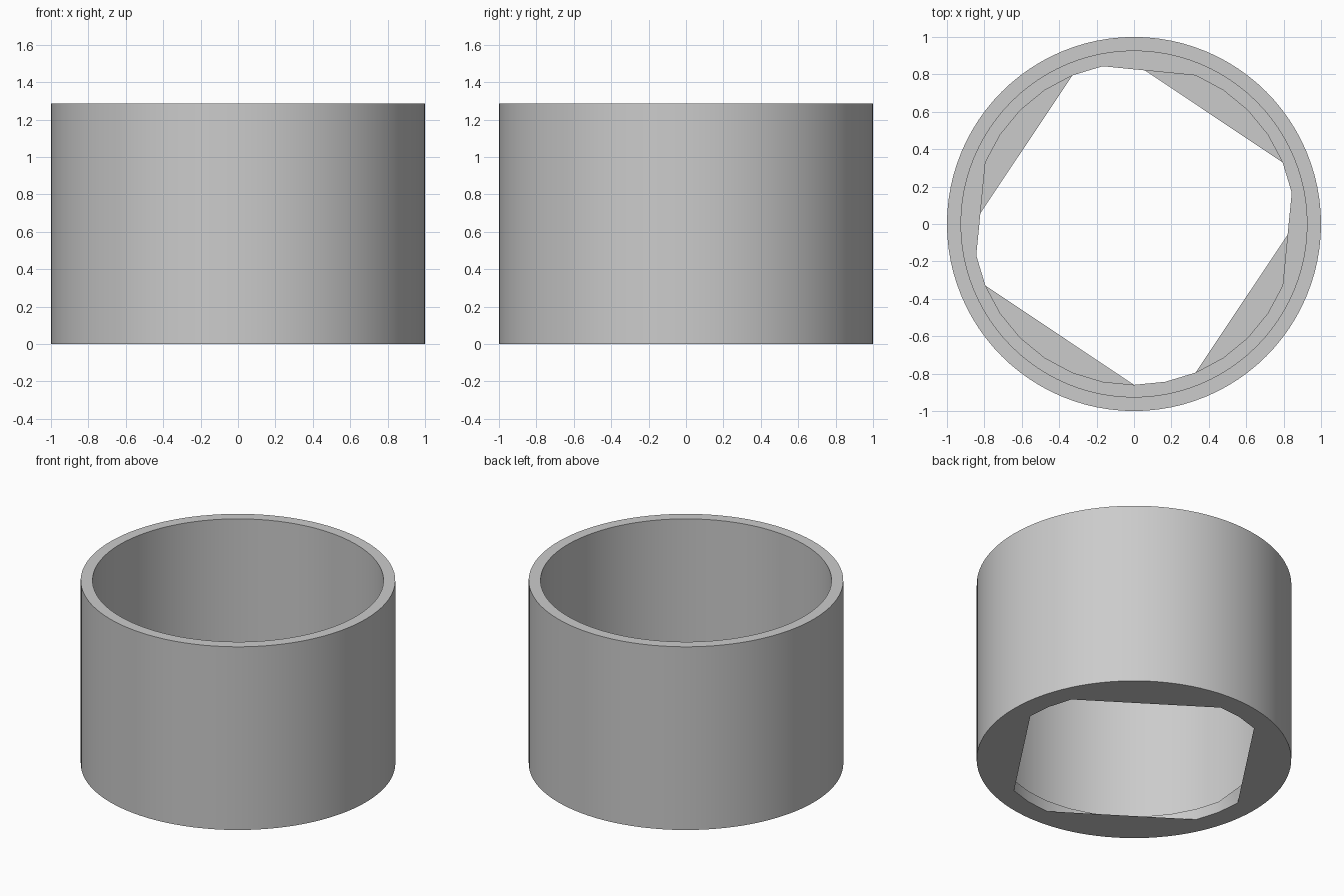
import bpy, bmesh, math

cube = bpy.data.objects.get("Cube")
if cube:
    bpy.data.objects.remove(cube, do_unlink=True)

HEIGHT, LEDGE = 1.285, 0.077          # overall height, floor ledge height
R_OUT, R_IN, R_HOLE = 1.0, 0.925, 0.86
SEG, HOLE_SEG = 96, 32

grey = bpy.data.materials.new("light grey")
grey.use_nodes = True
grey.diffuse_color = (0.6, 0.6, 0.6, 1)
grey.node_tree.nodes["Principled BSDF"].inputs["Base Color"].default_value = (0.6, 0.6, 0.6, 1)


def circle(r, n):
    return [(r * math.cos(2 * math.pi * i / n), r * math.sin(2 * math.pi * i / n)) for i in range(n)]


def add_loop(bm, pts, z):
    return [bm.verts.new((x, y, z)) for x, y in pts]


def bridge(bm, a, b):
    n = len(a)
    for i in range(n):
        j = (i + 1) % n
        bm.faces.new((a[i], a[j], b[j], b[i]))


def fill_between(bm, outer, inner, up):
    """Flat face area between an outer loop and a hole loop."""
    edges = []
    for loop in (outer, inner):
        for i, v in enumerate(loop):
            w = loop[(i + 1) % len(loop)]
            edges.append(bm.edges.get((v, w)) or bm.edges.new((v, w)))
    result = bmesh.ops.triangle_fill(bm, edges=edges, use_beauty=True, normal=(0, 0, up))
    for f in result["geom"]:
        if isinstance(f, bmesh.types.BMFace):
            f.normal_update()
            if f.normal.z * up < 0:
                f.normal_flip()


def finish(bm, name):
    mesh = bpy.data.meshes.new(name)
    bm.to_mesh(mesh)
    bm.free()
    mesh.materials.append(grey)
    ob = bpy.data.objects.new(name, mesh)
    bpy.context.collection.objects.link(ob)
    bpy.ops.object.select_all(action='DESELECT')
    ob.select_set(True)
    bpy.context.view_layer.objects.active = ob
    bpy.ops.object.shade_smooth_by_angle(angle=math.radians(30))
    return ob


# Tube wall: outside, rim and inside down to the ledge
bm = bmesh.new()
outer, inner = circle(R_OUT, SEG), circle(R_IN, SEG)
rings = [add_loop(bm, p, z) for p, z in
         ((outer, 0), (outer, HEIGHT), (inner, HEIGHT), (inner, LEDGE))]
for a, b in zip(rings, rings[1:]):
    bridge(bm, a, b)
finish(bm, "tube_wall")

# Hole outline at ledge height, straightened across three short chords
hole = circle(R_HOLE, HOLE_SEG)
ledge_pts = list(hole)
for start in (6, 14, 30):
    a, b = hole[start], hole[(start + 3) % HOLE_SEG]
    for k in (1, 2):
        ledge_pts[(start + k) % HOLE_SEG] = tuple(p + (q - p) * k / 3 for p, q in zip(a, b))

# Ledge ring and the short wall under it
bm = bmesh.new()
top = add_loop(bm, ledge_pts, LEDGE)
fill_between(bm, add_loop(bm, inner, LEDGE), top, 1)
bridge(bm, top, add_loop(bm, hole, 0))
finish(bm, "floor_ledge")

# Bottom sheet, its hole cut straight across four long chords
bm = bmesh.new()
cut = [p for i, p in enumerate(hole) if i % 8 < 3]
fill_between(bm, add_loop(bm, outer, 0), add_loop(bm, cut, 0), -1)
finish(bm, "bottom_plate")
